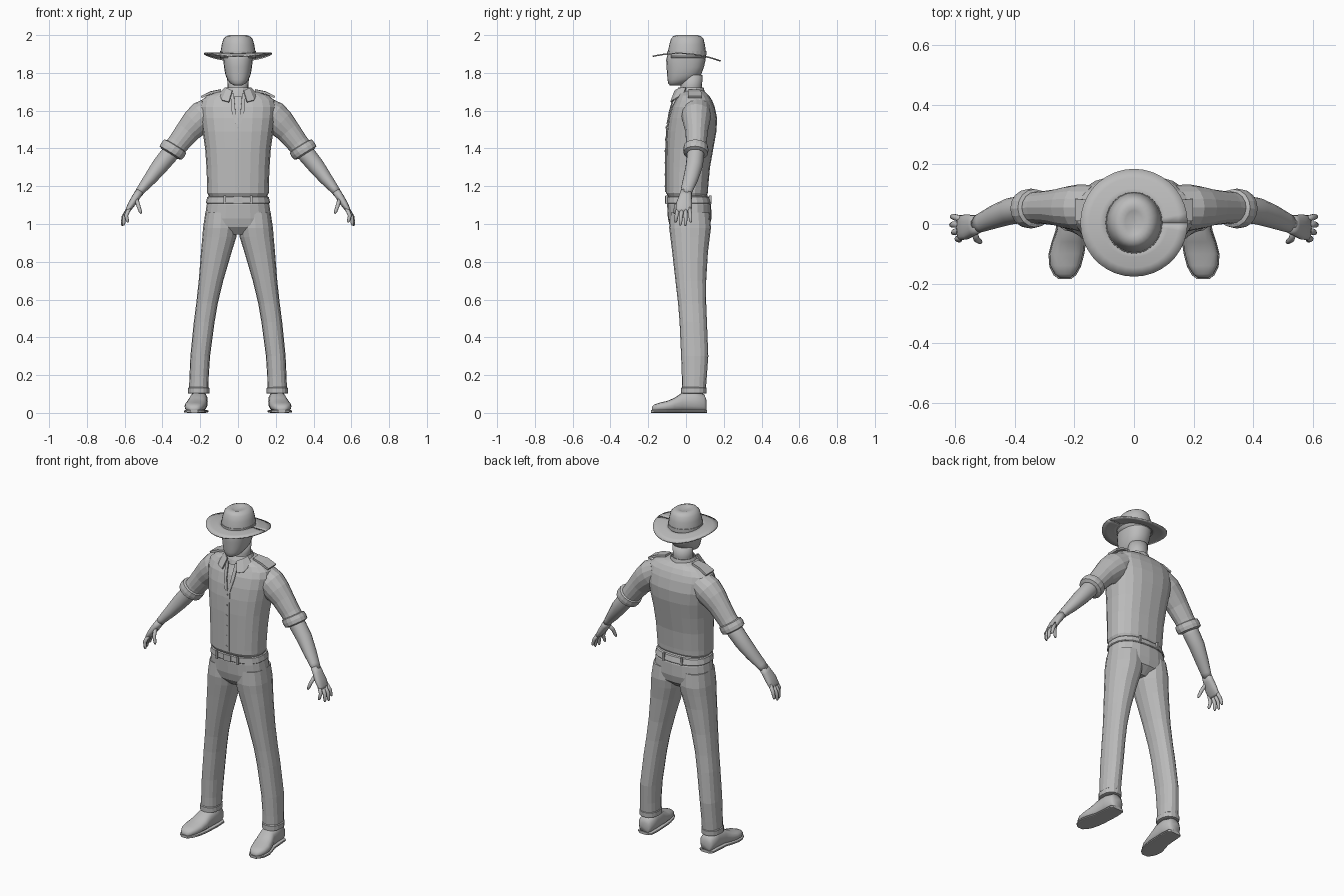
import bpy, bmesh, math
from mathutils import Vector

grey = bpy.data.materials.new("plain grey")
grey.diffuse_color = (0.5, 0.5, 0.5, 1)


def finish(name, bm, mirror=False, smooth=False, thick=0):
    bmesh.ops.recalc_face_normals(bm, faces=bm.faces)
    me = bpy.data.meshes.new(name)
    bm.to_mesh(me)
    bm.free()
    me.materials.append(grey)
    for p in me.polygons:
        p.use_smooth = smooth
    ob = bpy.data.objects.new(name, me)
    bpy.context.collection.objects.link(ob)
    if thick:
        m = ob.modifiers.new("thickness", "SOLIDIFY")
        m.thickness, m.offset = thick, 0
    if mirror:
        ob.modifiers.new("mirror", "MIRROR").use_mirror_merge = False
    return ob


def grid(name, rows, **kw):
    """Sheet of quads through rows of points."""
    bm = bmesh.new()
    vs = [[bm.verts.new(p) for p in r] for r in rows]
    for a, b in zip(vs, vs[1:]):
        for i in range(len(a) - 1):
            bm.faces.new((a[i], a[i + 1], b[i + 1], b[i]))
    return finish(name, bm, **kw)


def loft(name, secs, n=16, normal=None, ref=(0, 1, 0), power=2.0, caps=True, **kw):
    """Skin superellipse rings; each section is (centre, radius across, radius along ref)."""
    bm = bmesh.new()
    rings = []
    for i, (c, ru, rv) in enumerate(secs):
        a, b = secs[max(i - 1, 0)][0], secs[min(i + 1, len(secs) - 1)][0]
        N = Vector(normal) if normal else (Vector(b) - Vector(a)).normalized()
        v = Vector(ref)
        v = (v - N * v.dot(N)).normalized()
        u = v.cross(N)
        ring = []
        for k in range(n):
            t = 2 * math.pi * k / n
            cs, sn = math.cos(t), math.sin(t)
            x = math.copysign(abs(cs) ** (2 / power), cs) * ru
            y = math.copysign(abs(sn) ** (2 / power), sn) * rv
            ring.append(bm.verts.new(Vector(c) + u * x + v * y))
        rings.append(ring)
    for a, b in zip(rings, rings[1:]):
        for k in range(n):
            j = (k + 1) % n
            bm.faces.new((a[k], a[j], b[j], b[k]))
    if caps:
        bm.faces.new(rings[0])
        bm.faces.new(rings[-1])
    return finish(name, bm, **kw)


def stack(name, rows, x=0, **kw):
    """Horizontal rings from rows (z, half width, front y, back y[, centre x])."""
    secs = [((r[4] if len(r) > 4 else x, (r[2] + r[3]) / 2, r[0]), r[1], (r[3] - r[2]) / 2) for r in rows]
    return loft(name, secs, normal=(0, 0, 1), **kw)


def box(name, c, s, **kw):
    bm = bmesh.new()
    bmesh.ops.create_cube(bm, size=1)
    for v in bm.verts:
        v.co = Vector([c[i] + v.co[i] * s[i] for i in range(3)])
    return finish(name, bm, **kw)


# Hat: crown with dented top, band and sweeping brim
stack("hat_crown", [(1.88, .095, -.098, .106), (1.915, .092, -.096, .105), (1.95, .086, -.088, .1),
                    (1.98, .077, -.08, .093), (1.994, .062, -.068, .08), (2.0, .046, -.05, .062),
                    (1.996, .03, -.035, .045), (1.99, .012, -.02, .03)], n=24, smooth=True)
stack("hat_band", [(1.895, .096, -.1, .108), (1.915, .095, -.099, .108)], n=24)
brim = []
for r in (.085, .115, .15, .18):
    row = []
    for k in range(37):
        t = 2 * math.pi * k / 36
        x, y = r * math.cos(t), r * math.sin(t)
        row.append((x, y + .004, 1.902 - .83 * y * y - .07 * y))
    brim.append(row)
grid("hat_brim", brim, smooth=True, thick=.007)

# Head and neck
stack("head", [(1.733, .02, -.085, -.03), (1.745, .042, -.094, .0), (1.765, .056, -.098, .045),
               (1.79, .067, -.1, .08), (1.83, .074, -.103, .095), (1.87, .078, -.105, .104),
               (1.92, .08, -.092, .1)], n=20, power=2.3, smooth=True)
stack("neck", [(1.62, .06, -.035, .085), (1.69, .057, -.03, .085), (1.73, .056, -.03, .085),
               (1.79, .058, -.02, .088)], smooth=True)

# Shirt body
stack("shirt_body", [(1.14, .15, -.092, .105), (1.165, .163, -.106, .116), (1.19, .163, -.106, .117),
                     (1.3, .167, -.106, .127), (1.4, .174, -.106, .145), (1.49, .187, -.102, .161),
                     (1.56, .198, -.092, .165), (1.62, .202, -.075, .152), (1.655, .193, -.057, .138),
                     (1.68, .165, -.045, .122), (1.697, .115, -.038, .105), (1.706, .07, -.033, .092)],
      n=20, power=2.5)
# Sleeves with rolled cuffs
loft("sleeve", [((.13, .055, 1.61), .07, .075), ((.185, .055, 1.57), .084, .078),
                ((.225, .055, 1.535), .077, .071), ((.265, .056, 1.492), .066, .06),
                ((.315, .055, 1.428), .058, .054), ((.345, .053, 1.39), .057, .054)], mirror=True)
loft("rolled_cuff", [((.329, .053, 1.414), .058, .055), ((.332, .053, 1.411), .068, .064),
                     ((.345, .052, 1.393), .071, .067), ((.357, .051, 1.376), .068, .065),
                     ((.362, .051, 1.371), .05, .047)], normal=(.53, -.05, -.85), mirror=True)

# Collar, epaulettes, open neckline, placket and buttons
stack("collar_band", [(1.675, .082, -.058, .102), (1.7, .073, -.05, .096), (1.722, .063, -.038, .09)], caps=False, thick=.006)
grid("collar_flap", [[(.03, -.058, 1.705), (.058, -.036, 1.718), (.066, .0, 1.722)],
                     [(.048, -.08, 1.645), (.085, -.066, 1.655), (.098, -.01, 1.69)]], mirror=True, thick=.008)
grid("epaulette", [[(.09, .015, 1.706), (.09, .07, 1.708)], [(.145, .01, 1.695), (.145, .08, 1.697)],
                   [(.195, .01, 1.672), (.195, .085, 1.672)]], mirror=True, thick=.012)
grid("neckline_edge", [[(.022, -.058, 1.69), (.04, -.055, 1.69)], [(.014, -.087, 1.6), (.034, -.085, 1.6)],
                       [(.0, -.1, 1.53), (.016, -.1, 1.53)]], mirror=True, thick=.006)
fronts = [(1.17, -.108), (1.3, -.108), (1.4, -.108), (1.49, -.104), (1.54, -.098)]
grid("button_placket", [[(-.016, y, z), (.016, y, z)] for z, y in fronts], thick=.004)
for k in range(6):
    z = 1.2 + k * .062
    y = -.111 if z < 1.42 else -.111 + (z - 1.42) * .06
    loft("button", [((0, y + .004, z), .005, .005), ((0, y - .002, z), .005, .005)], n=8, ref=(0, 0, 1))

# Trousers: hips and legs
stack("trouser_hips", [(1.155, .154, -.095, .112), (1.1, .166, -.1, .133), (1.03, .177, -.096, .135),
                       (.985, .17, -.085, .125), (.945, .05, -.05, .08)], n=20, power=2.4)
stack("trouser_leg", [(1.06, .085, -.085, .125, .088), (.98, .092, -.089, .132, .093), (.93, .09, -.083, .126, .099),
                      (.85, .081, -.073, .116, .115), (.7, .065, -.056, .107, .143), (.58, .057, -.042, .107, .164),
                      (.48, .055, -.034, .111, .179), (.3, .052, -.026, .118, .2), (.19, .051, -.022, .11, .206),
                      (.11, .052, -.021, .104, .208)], power=2.3, mirror=True)
stack("trouser_hem", [(.102, .05, -.018, .1), (.104, .056, -.026, .108), (.132, .056, -.026, .109),
                      (.137, .05, -.02, .102)], x=.208, power=2.3, mirror=True)

# Belt, buckle and loops
stack("belt", [(1.108, .166, -.102, .133), (1.112, .17, -.106, .135), (1.143, .163, -.104, .126),
               (1.146, .155, -.098, .116)], n=20, power=2.4)
box("buckle", (0, -.106, 1.128), (.05, .008, .038))
box("belt_loop", (.07, -.104, 1.128), (.012, .01, .045), mirror=True)
box("back_belt_loop", (.06, .128, 1.128), (.012, .014, .045), mirror=True)

# Shoes: upper and sole along the foot
foot = [(.108, .207, .07, .028), (.096, .207, .1, .043), (.04, .207, .115, .047), (-.02, .211, .108, .048),
        (-.06, .219, .08, .054), (-.1, .227, .063, .056), (-.14, .231, .054, .049),
        (-.168, .232, .044, .034), (-.181, .232, .03, .017)]
loft("shoe", [((x, y, h / 2 + .003), w, h / 2 - .003) for y, x, h, w in foot],
     normal=(0, -1, 0), ref=(0, 0, 1), power=2.5, mirror=True, smooth=True)
loft("shoe_sole", [((x, y * 1.02, .008), w + .004, .008) for y, x, h, w in foot],
     normal=(0, -1, 0), ref=(0, 0, 1), power=4, mirror=True)

# Forearm and palm
loft("forearm", [((.335, .053, 1.405), .045, .045), ((.37, .05, 1.36), .047, .046), ((.415, .043, 1.305), .044, .045),
                 ((.465, .025, 1.24), .035, .04), ((.51, .006, 1.185), .025, .033), ((.53, -.001, 1.158), .021, .029)],
     mirror=True, smooth=True)
loft("palm", [((.52, .001, 1.172), .021, .03), ((.54, -.004, 1.142), .021, .035), ((.562, -.01, 1.108), .019, .042),
              ((.582, -.012, 1.075), .014, .042), ((.588, -.012, 1.064), .009, .038)],
     power=2.4, mirror=True, smooth=True)
# Fingers and thumb
digits = [("index_finger", (.575, -.041, 1.085), (.592, -.05, 1.045), (.583, -.056, 1.008)),
          ("middle_finger", (.58, -.021, 1.08), (.603, -.027, 1.035), (.606, -.03, .992)),
          ("ring_finger", (.581, -.002, 1.08), (.607, -.002, 1.035), (.613, -.003, .99)),
          ("little_finger", (.578, .017, 1.085), (.602, .023, 1.045), (.612, .025, 1.008)),
          ("thumb", (.538, -.022, 1.135), (.528, -.052, 1.098), (.513, -.062, 1.055))]
for name, a, b, c in digits:
    a, b, c = Vector(a), Vector(b), Vector(c)
    loft(name, [(a, .011, .011), (b, .0105, .0105), (b.lerp(c, .75), .0085, .0085), (c, .004, .004)],
         n=10, mirror=True, smooth=True)
